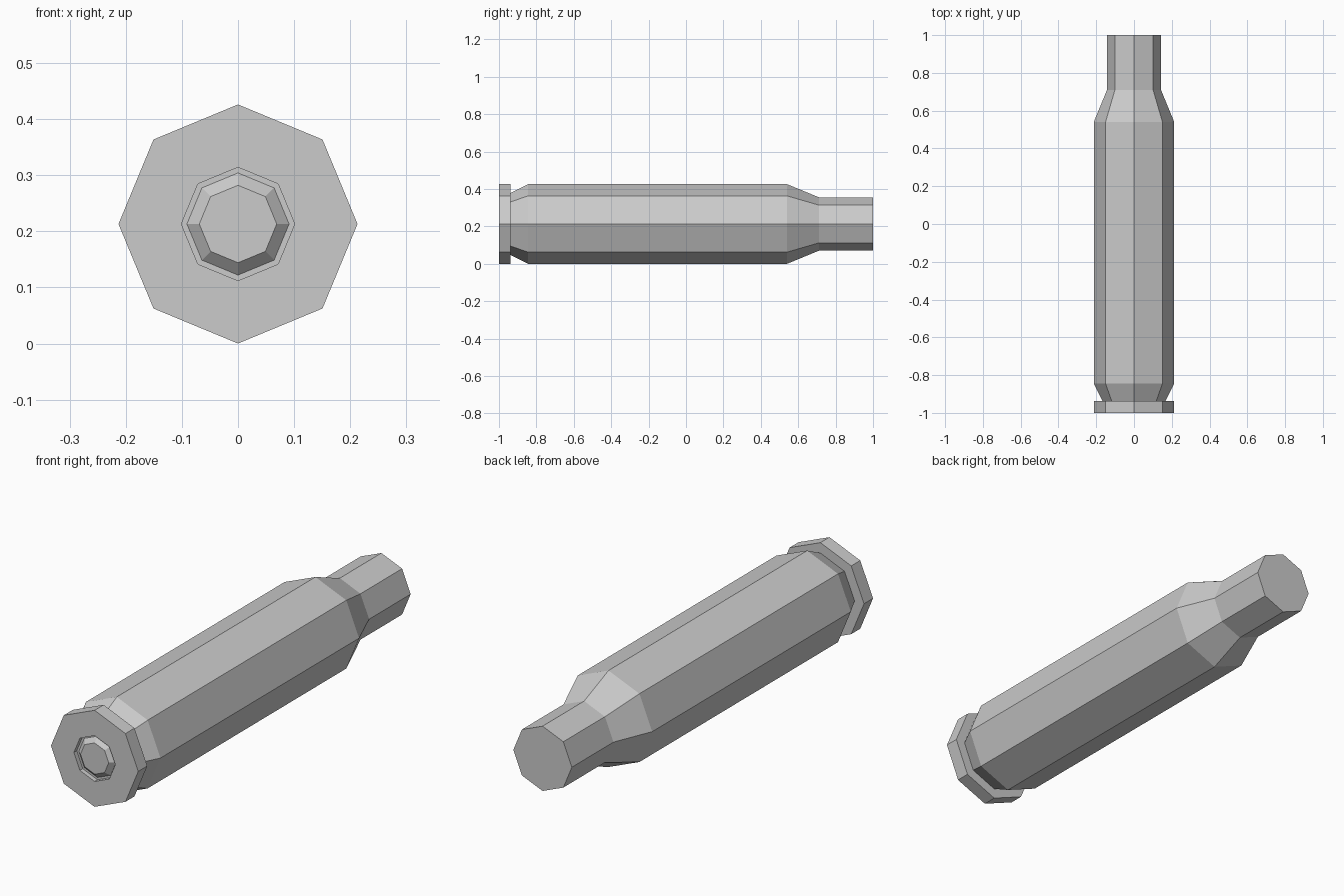
import bpy, bmesh, math

if "Cube" in bpy.data.objects:
    bpy.data.objects.remove(bpy.data.objects["Cube"])

SIDES = 8
AXIS_Z = 0.213

metal = bpy.data.materials.new("grey metal")
metal.diffuse_color = (0.6, 0.6, 0.6, 1)
metal.use_nodes = True
metal.node_tree.nodes["Principled BSDF"].inputs["Base Color"].default_value = metal.diffuse_color


def lathe(name, profile, cap_start=False, cap_end=False):
    """Turn (radius, y) points around the long axis into a flat-sided part."""
    bm = bmesh.new()
    rings = []
    for r, y in profile:
        ring = []
        for i in range(SIDES):
            a = 2 * math.pi * i / SIDES
            ring.append(bm.verts.new((r * math.cos(a), y, AXIS_Z + r * math.sin(a))))
        rings.append(ring)
    for a, b in zip(rings, rings[1:]):
        for i in range(SIDES):
            j = (i + 1) % SIDES
            bm.faces.new((a[i], a[j], b[j], b[i]))
    if cap_start:
        bm.faces.new(rings[0][::-1])
    if cap_end:
        bm.faces.new(rings[-1])
    # Winding above faces inward for this axis direction
    bmesh.ops.reverse_faces(bm, faces=bm.faces[:])
    if cap_start:
        bmesh.ops.recalc_face_normals(bm, faces=bm.faces[:])
    mesh = bpy.data.meshes.new(name)
    bm.to_mesh(mesh)
    bm.free()
    mesh.materials.append(metal)
    obj = bpy.data.objects.new(name, mesh)
    bpy.context.collection.objects.link(obj)
    return obj


# Casing: primer pocket, rim, extractor groove, body, shoulder, capped neck
lathe("casing", [
    (0.091, -0.98), (0.101, -0.98), (0.101, -1.0),
    (0.213, -1.0), (0.213, -0.937), (0.167, -0.937),
    (0.213, -0.845), (0.213, 0.54), (0.143, 0.71), (0.143, 1.0),
], cap_end=True)

# Primer: bevelled button sitting in the pocket
lathe("primer", [(0.069, -1.0), (0.091, -0.98)], cap_start=True)
